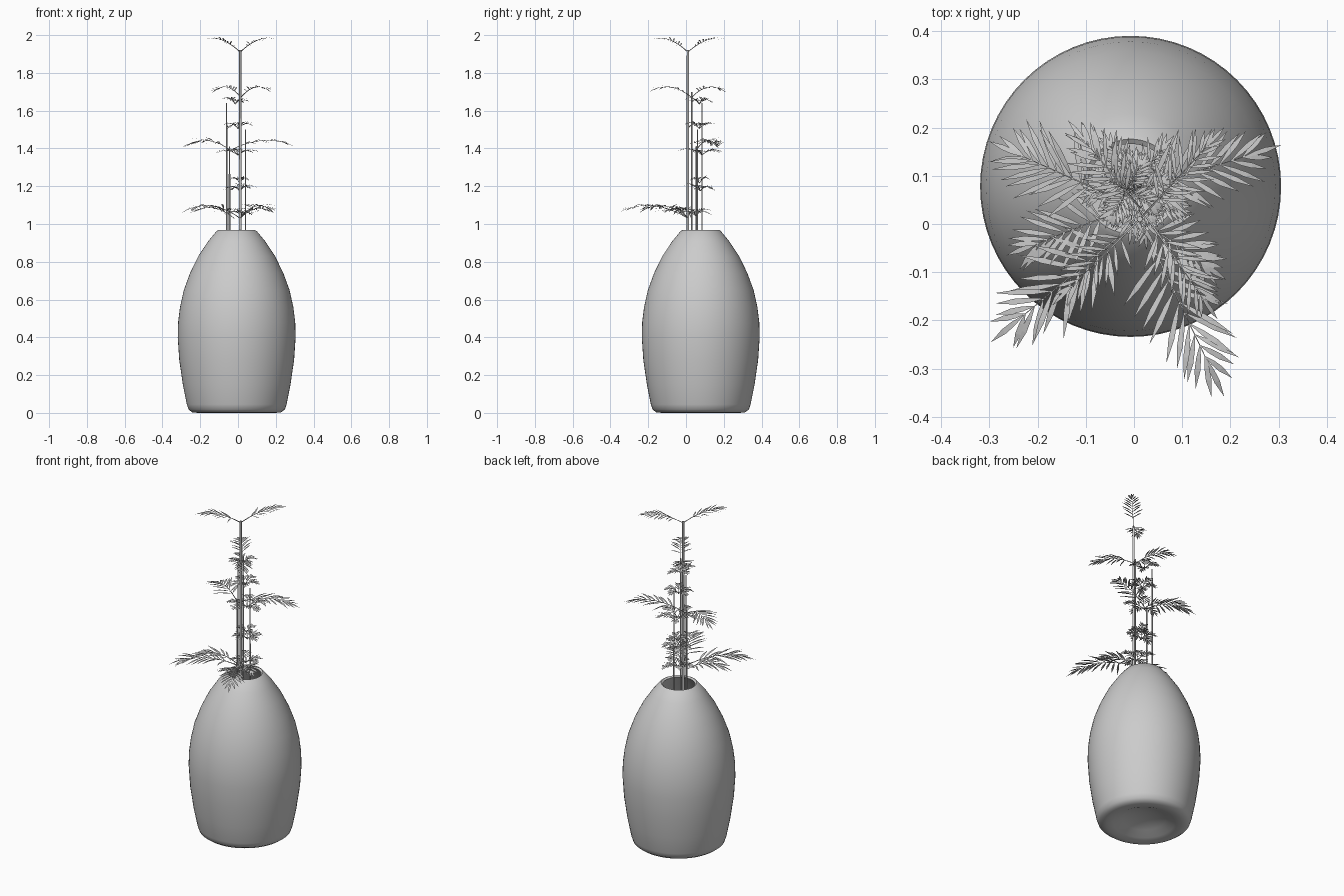
import bpy, bmesh, math, random
from mathutils import Vector

cube = bpy.data.objects.get("Cube")
if cube:
    bpy.data.objects.remove(cube, do_unlink=True)
random.seed(4)
UP = Vector((0, 0, 1))

grey = bpy.data.materials.new("plain_grey")
grey.use_nodes = True
grey.diffuse_color = (0.6, 0.6, 0.6, 1)
grey.node_tree.nodes["Principled BSDF"].inputs["Base Color"].default_value = (0.6, 0.6, 0.6, 1)


def finish(bm, name, smooth=None):
    mesh = bpy.data.meshes.new(name)
    bm.to_mesh(mesh)
    bm.free()
    mesh.materials.append(grey)
    ob = bpy.data.objects.new(name, mesh)
    bpy.context.scene.collection.objects.link(ob)
    if smooth:
        bpy.ops.object.select_all(action="DESELECT")
        ob.select_set(True)
        bpy.context.view_layer.objects.active = ob
        bpy.ops.object.shade_smooth_by_angle(angle=math.radians(smooth))
    return ob


def tube(bm, points, r0, r1, sides):
    """Tapered tube along a list of points."""
    rings = []
    for i, p in enumerate(points):
        d = (points[min(i + 1, len(points) - 1)] - points[max(i - 1, 0)]).normalized()
        u = d.orthogonal().normalized()
        w = d.cross(u)
        r = r0 + (r1 - r0) * i / (len(points) - 1)
        rings.append([bm.verts.new(p + r * (u * math.cos(a) + w * math.sin(a)))
                      for a in (math.tau * k / sides for k in range(sides))])
    for a, b in zip(rings, rings[1:]):
        for k in range(sides):
            j = (k + 1) % sides
            bm.faces.new((a[k], a[j], b[j], b[k]))
    bm.faces.new(rings[0][::-1])
    bm.faces.new(rings[-1])


# Vase: lathed shell with a dimpled base and a thin rim
profile = [(0, .05), (.06, .046), (.12, .03), (.17, .008), (.205, 0), (.235, .003),
           (.255, .018), (.264, .045), (.285, .15), (.304, .28), (.312, .4), (.31, .48),
           (.3, .56), (.28, .65), (.247, .74), (.203, .83), (.15, .91), (.106, .963),
           (.098, .967), (.088, .96), (.135, .9), (.188, .82), (.25, .7), (.285, .55),
           (.295, .4), (.27, .15), (.24, .07), (0, .07)]
bm = bmesh.new()
verts = [bm.verts.new((r, 0, z)) for r, z in profile]
edges = [bm.edges.new(pair) for pair in zip(verts, verts[1:])]
bmesh.ops.spin(bm, geom=verts + edges, cent=(0, 0, 0), axis=UP, angle=math.tau, steps=64)
bmesh.ops.remove_doubles(bm, verts=bm.verts, dist=0.0005)
bmesh.ops.recalc_face_normals(bm, faces=bm.faces)
vase = finish(bm, "vase", 50)
vase.location = (-0.007, 0.078, 0)

# Stems: x, y, top height, radius
stems = [(.012, .01, 1.92, .008), (-.06, .085, 1.64, .004), (.04, .06, 1.5, .004),
         (-.045, .055, 1.41, .005), (.015, .03, 1.7, .005)]
for i, (x, y, top, r) in enumerate(stems):
    bm = bmesh.new()
    tube(bm, [Vector((x, y, .07)), Vector((x, y, 1)), Vector((x, y, top))], r, r * .75, 8)
    finish(bm, f"stem_{i + 1}", 50)


def leaflet(bm, base, direction, length, width):
    """Narrow pointed blade that bends down towards its tip."""
    side = direction.cross(UP).normalized()
    rows = [(0, .12), (.3, .85), (.6, 1), (1, 0)]
    previous = None
    for t, w in rows:
        p = base + direction * length * t - UP * length * .16 * t * t
        if w:
            row = [bm.verts.new(p - side * width * w / 2), bm.verts.new(p + side * width * w / 2)]
        else:
            row = [bm.verts.new(p)]
        if previous:
            bm.faces.new(previous + row[::-1])
        previous = row


def frond(name, base, tip, rise, pairs, length, width):
    """Arched midrib with paired leaflets fanning forwards."""
    base, tip = Vector(base), Vector(tip)
    bend = base.lerp(tip, .5) + UP * rise

    def at(t):
        return base * (1 - t) ** 2 + bend * 2 * t * (1 - t) + tip * t * t

    bm = bmesh.new()
    tube(bm, [at(k / 8) for k in range(9)], .0025, .001, 4)
    for k in range(pairs):
        t = .28 + .7 * k / (pairs - 1)
        p, d = at(t), (at(t + .02) - at(t)).normalized()
        side = d.cross(UP).normalized()
        spread = 1.15 - .75 * t
        for s in (-1, 1):
            a = spread + random.uniform(-.15, .15)
            blade = d * math.cos(a) + side * s * math.sin(a) + UP * random.uniform(-.05, .2)
            size = length * (.75 + .5 * math.sin(math.pi * t)) * random.uniform(.8, 1)
            leaflet(bm, p, blade.normalized(), size, width)
    leaflet(bm, at(1), d, length * .8, width)
    finish(bm, name)


# Large fronds: base, tip, arch height, leaflet pairs, leaflet length, leaflet width
large = [
    ((.012, .01, 1.91), (.15, .16, 1.985), .03, 9, .07, .008),
    ((.012, .01, 1.91), (-.13, -.13, 1.985), .03, 9, .07, .008),
    ((.015, .03, 1.67), (.14, -.15, 1.72), .05, 9, .075, .009),
    ((.015, .03, 1.67), (-.1, .17, 1.72), .05, 9, .075, .009),
    ((-.04, .055, 1.39), (.23, .14, 1.435), .05, 9, .1, .011),
    ((-.04, .055, 1.39), (-.23, .14, 1.435), .05, 9, .1, .011),
    ((.012, .01, 1.03), (-.23, -.19, 1.09), .06, 10, .11, .012),
    ((.012, .01, 1.03), (.15, -.28, 1.09), .06, 10, .11, .012),
    ((.012, .01, 1.03), (.14, -.08, 1.08), .04, 8, .08, .011),
    ((-.02, .03, 1.03), (-.2, -.04, 1.08), .05, 8, .09, .011),
]
for i, spec in enumerate(large):
    frond(f"large_frond_{i + 1}", *spec)

# Small whorls: centre, reach, number of fronds, leaflet length
whorls = [(-.015, .07, 1.65, .06, 4, .04), (0, .07, 1.52, .06, 5, .04),
          (0, .085, 1.38, .09, 5, .05), (.01, .07, 1.23, .04, 3, .035),
          (.01, .075, 1.19, .06, 5, .045), (.02, .05, 1.06, .07, 5, .045)]
for i, (x, y, z, reach, count, length) in enumerate(whorls):
    turn = random.uniform(0, math.tau)
    for k in range(count):
        a = turn + math.tau * k / count
        tip = (x + reach * math.cos(a), y + reach * math.sin(a), z + random.uniform(0, .02))
        frond(f"small_frond_{i + 1}_{k + 1}", (x, y, z - .015), tip, .02, 6, length, .007)
